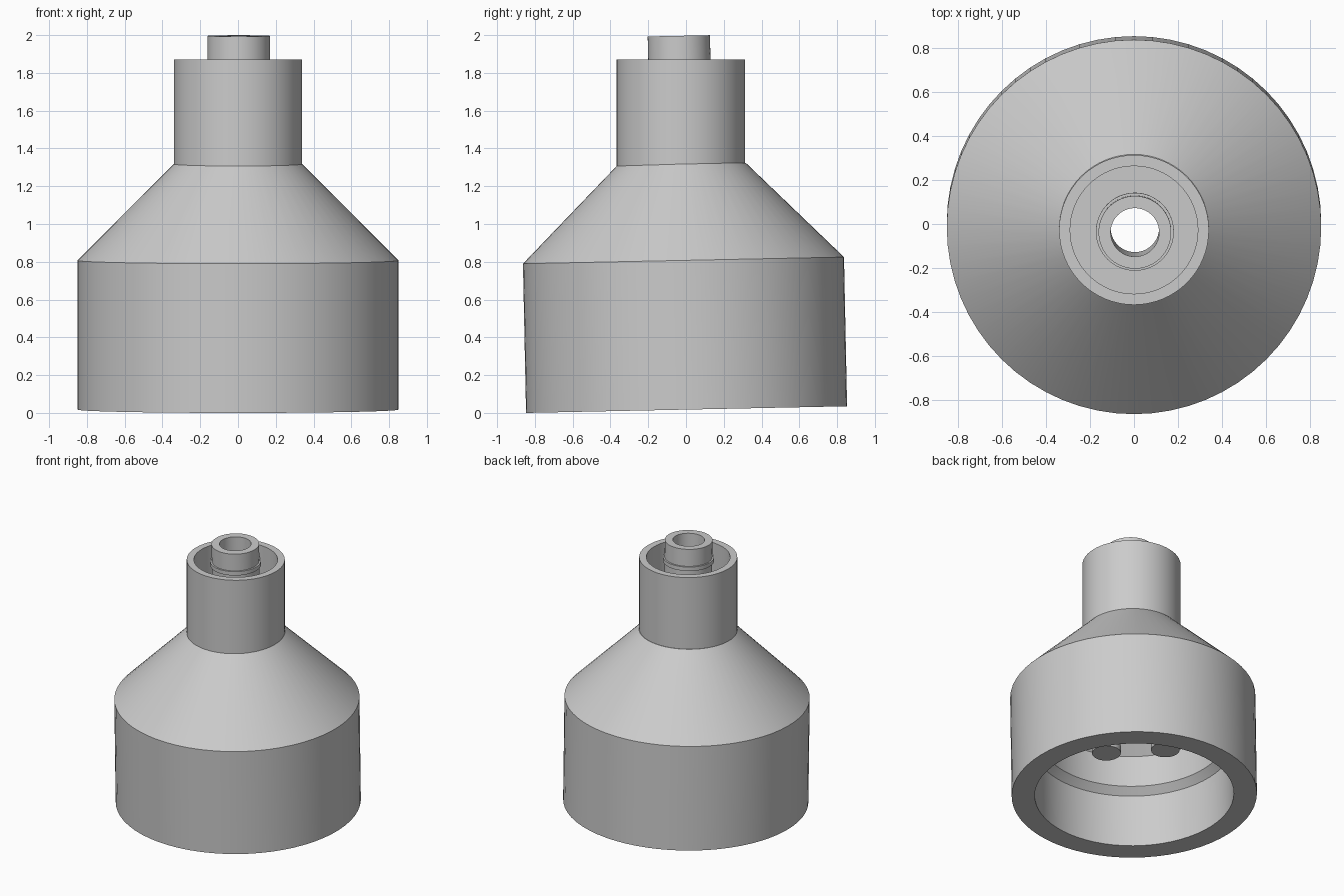
import bpy
import math

SEGMENTS = 64
TILT = 0.0207

cube = bpy.data.objects.get("Cube")
if cube:
    bpy.data.objects.remove(cube, do_unlink=True)

grey = bpy.data.materials.new("light_grey")
grey.use_nodes = True
grey.diffuse_color = (0.6, 0.6, 0.6, 1)
grey.node_tree.nodes["Principled BSDF"].inputs["Base Color"].default_value = (0.6, 0.6, 0.6, 1)


def finish(obj, name):
    """Name, colour and shade a part."""
    obj.name = name
    obj.data.materials.clear()
    obj.data.materials.append(grey)
    bpy.ops.object.select_all(action="DESELECT")
    obj.select_set(True)
    bpy.context.view_layer.objects.active = obj
    bpy.ops.object.shade_smooth_by_angle(angle=math.radians(30))


def lathe(name, profile, location, tilt):
    """Spin a closed (radius, height) outline, listed up the outside, into a ring."""
    n = len(profile)
    verts, faces = [], []
    for s in range(SEGMENTS):
        a = 2 * math.pi * s / SEGMENTS
        verts += [(r * math.cos(a), r * math.sin(a), z) for r, z in profile]
        t = (s + 1) % SEGMENTS
        for i in range(n):
            j = (i + 1) % n
            faces.append((s * n + i, t * n + i, t * n + j, s * n + j))
    mesh = bpy.data.meshes.new(name)
    mesh.from_pydata(verts, [], faces)
    obj = bpy.data.objects.new(name, mesh)
    bpy.context.collection.objects.link(obj)
    obj.location = location
    obj.rotation_euler.x = tilt
    finish(obj, name)
    return obj


base = (0, 0.003, 0.0175)

# Hollow bell: outer wall, sloped shoulder, stepped chamber inside
bell = lathe("bell_body", [
    (0.69, 0), (0.85, 0), (0.85, 0.79), (0.34, 1.3),
    (0.14, 1.3), (0.14, 1.05), (0.29, 1.05),
    (0.64, 0.69), (0.64, 0.45), (0.69, 0.4)], base, TILT)

# Upright open neck
lathe("neck_collar", [
    (0.29, 1.27), (0.34, 1.27), (0.34, 1.87), (0.29, 1.87)],
    (0, -0.027, 0), 0)

# Central tube with a thin raised lip
lathe("inner_tube", [
    (0.11, 1.0), (0.165, 1.0), (0.165, 1.82), (0.177, 1.82),
    (0.177, 1.85), (0.165, 1.85), (0.165, 1.979), (0.11, 1.979)],
    (0.004, 0.003, 0.0175), TILT)

# Four posts hanging from the chamber ceiling
for k in range(4):
    a = k * math.pi / 2
    bpy.ops.mesh.primitive_cylinder_add(
        vertices=24, radius=0.1, depth=0.64,
        location=(0.29 * math.cos(a), 0.29 * math.sin(a), 0.79))
    post = bpy.context.object
    finish(post, f"chamber_post_{k + 1}")
    post.parent = bell
